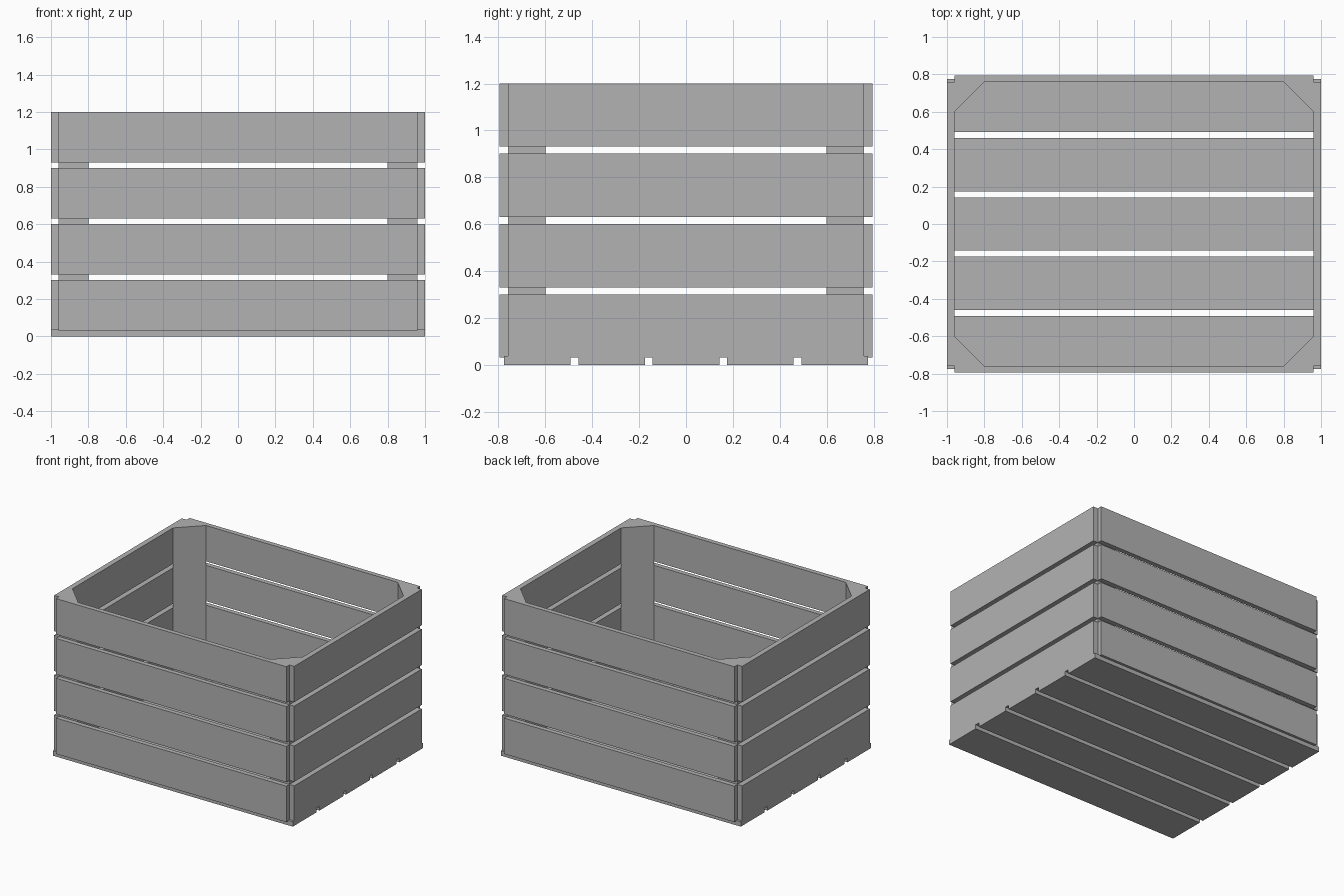
import bpy
import bmesh

default = bpy.data.objects.get("Cube")
if default:
    bpy.data.objects.remove(default, do_unlink=True)

# Single plain grey for the whole crate
GREY = (0.45, 0.45, 0.45, 1.0)
grey = bpy.data.materials.new("plain grey")
grey.use_nodes = True
grey.diffuse_color = GREY
grey.node_tree.nodes["Principled BSDF"].inputs["Base Color"].default_value = GREY


def prism(name, outline, z0, z1):
    """Extrude a flat outline in xy from z0 up to z1."""
    bm = bmesh.new()
    face = bm.faces.new([bm.verts.new((x, y, z0)) for x, y in outline])
    top = bmesh.ops.extrude_face_region(bm, geom=[face])
    verts = [v for v in top["geom"] if isinstance(v, bmesh.types.BMVert)]
    bmesh.ops.translate(bm, verts=verts, vec=(0, 0, z1 - z0))
    bmesh.ops.recalc_face_normals(bm, faces=bm.faces)
    mesh = bpy.data.meshes.new(name)
    bm.to_mesh(mesh)
    bm.free()
    mesh.materials.append(grey)
    obj = bpy.data.objects.new(name, mesh)
    bpy.context.collection.objects.link(obj)
    return obj


def board(name, x0, x1, y0, y1, z0, z1):
    return prism(name, [(x0, y0), (x1, y0), (x1, y1), (x0, y1)], z0, z1)


INNER_X, OUTER_X = 0.96, 1.0
INNER_Y, OUTER_Y = 0.759, 0.795
FLOOR_TOP, HEIGHT = 0.037, 1.201
SLAT, PITCH, FIRST = 0.27, 0.3, 0.031

# Floor boards, running across the full width
for i in range(5):
    y = -0.776 + i * 0.317
    board(f"floor_board_{i + 1}", -OUTER_X, OUTER_X, y, y + 0.284, 0, FLOOR_TOP)

# Wall slats: four rows on each side, leaving open notches at the corners
for row in range(4):
    z0 = FIRST + row * PITCH
    z1 = z0 + SLAT
    n = row + 1
    board(f"front_slat_{n}", -INNER_X, INNER_X, -OUTER_Y, -INNER_Y, z0, z1)
    board(f"back_slat_{n}", -INNER_X, INNER_X, INNER_Y, OUTER_Y, z0, z1)
    board(f"right_slat_{n}", -OUTER_X, -INNER_X, -INNER_Y, INNER_Y, z0, z1)
    board(f"left_slat_{n}", INNER_X, OUTER_X, -INNER_Y, INNER_Y, z0, z1)

# Triangular posts inside the corners
LEG = 0.16
for sx, side in ((-1, "right"), (1, "left")):
    for sy, end in ((-1, "front"), (1, "back")):
        x, y = sx * INNER_X, sy * INNER_Y
        prism(f"{end}_{side}_corner_post",
              [(x, y), (x - sx * LEG, y), (x, y - sy * LEG)], FLOOR_TOP, HEIGHT)
